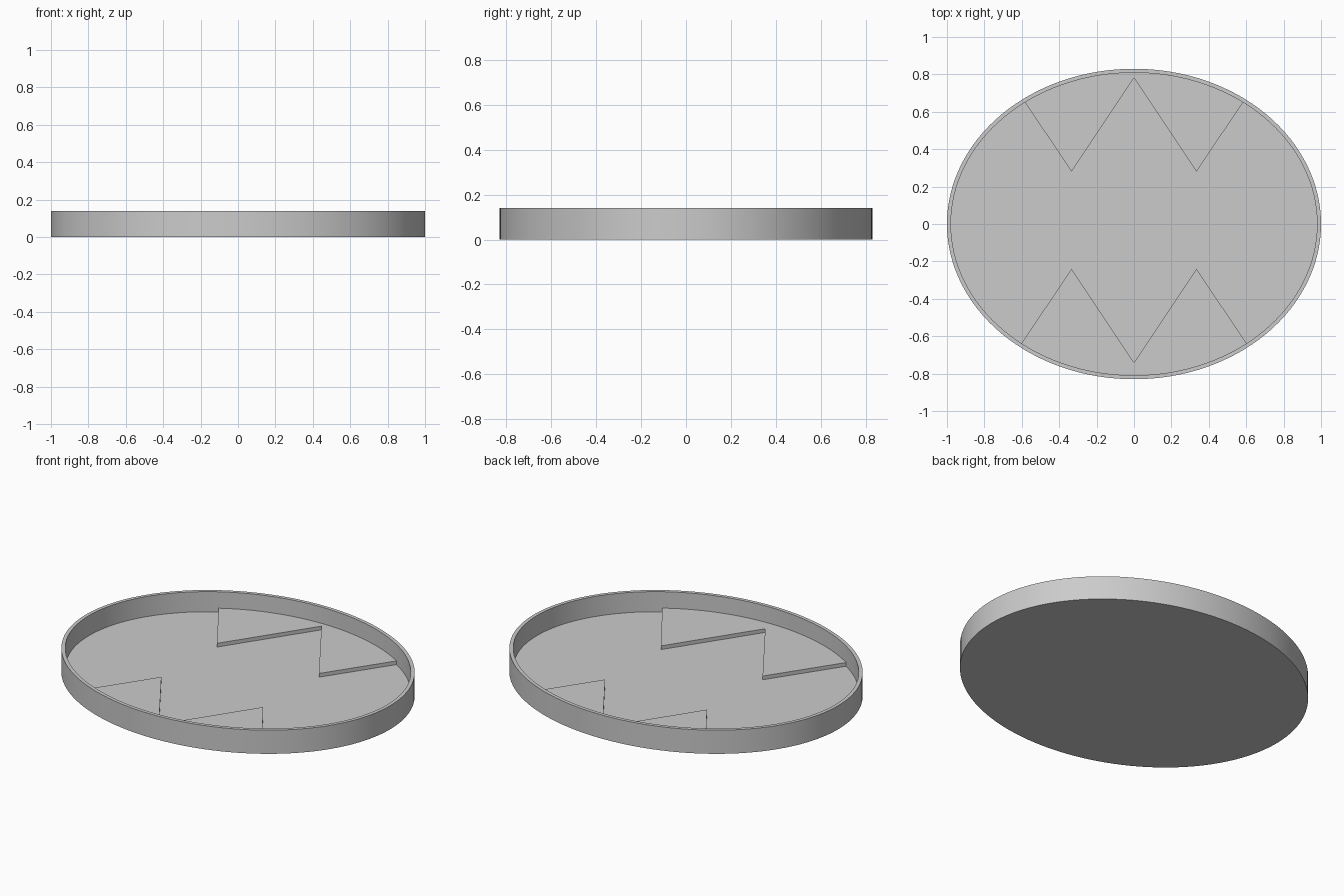
import bpy, bmesh, math

if "Cube" in bpy.data.objects:
    bpy.data.objects.remove(bpy.data.objects["Cube"])

A, B, H = 1.0, 0.83, 0.14        # outer half-axes and height
WALL = 0.021                     # rim thickness
FLOOR, TOOTH = 0.021, 0.043      # heights of the floor and the raised zigzags
N = 128

grey = bpy.data.materials.new("plain grey")
grey.diffuse_color = (0.6, 0.6, 0.6, 1)
grey.use_nodes = True
grey.node_tree.nodes["Principled BSDF"].inputs["Base Color"].default_value = grey.diffuse_color


def finish(name, bm):
    bmesh.ops.recalc_face_normals(bm, faces=bm.faces)
    me = bpy.data.meshes.new(name)
    bm.to_mesh(me)
    bm.free()
    me.materials.append(grey)
    ob = bpy.data.objects.new(name, me)
    bpy.context.collection.objects.link(ob)
    bpy.ops.object.select_all(action='DESELECT')
    ob.select_set(True)
    bpy.context.view_layer.objects.active = ob
    bpy.ops.object.shade_smooth_by_angle(angle=math.radians(30))
    return ob


# Oval tray: rings from the underside, over the rim, down to the floor
bm = bmesh.new()
rings = []
for inset, z in [(0, 0), (0, H), (WALL, H), (WALL, FLOOR)]:
    rings.append([bm.verts.new(((A - inset) * math.cos(2 * math.pi * i / N),
                                (B - inset) * math.sin(2 * math.pi * i / N), z))
                  for i in range(N)])
for lo, hi in zip(rings, rings[1:]):
    for i in range(N):
        j = (i + 1) % N
        bm.faces.new((lo[i], lo[j], hi[j], hi[i]))
bm.faces.new(rings[0])
bm.faces.new(rings[-1])
finish("tray", bm)


# Raised zigzag plates, closed by an arc along the inside of the rim
def zigzag(name, side, end_x, tip_y, valley_y):
    a, b = A - WALL, B - WALL
    t = math.acos(end_x / a)
    pts = [(-1 / 3, tip_y), (0, valley_y), (1 / 3, tip_y)]
    steps = 40
    for i in range(steps + 1):
        ang = t + (math.pi - 2 * t) * i / steps
        pts.append((a * math.cos(ang), side * b * math.sin(ang)))
    bm = bmesh.new()
    face = bm.faces.new([bm.verts.new((x, y, FLOOR - 0.005)) for x, y in pts])
    ext = bmesh.ops.extrude_face_region(bm, geom=[face], use_keep_orig=True)
    top = [v for v in ext["geom"] if isinstance(v, bmesh.types.BMVert)]
    bmesh.ops.translate(bm, verts=top, vec=(0, 0, TOOTH - FLOOR + 0.005))
    finish(name, bm)


zigzag("back_zigzag", 1, 0.583, 0.28, 0.78)
zigzag("front_zigzag", -1, 0.602, -0.24, -0.74)
